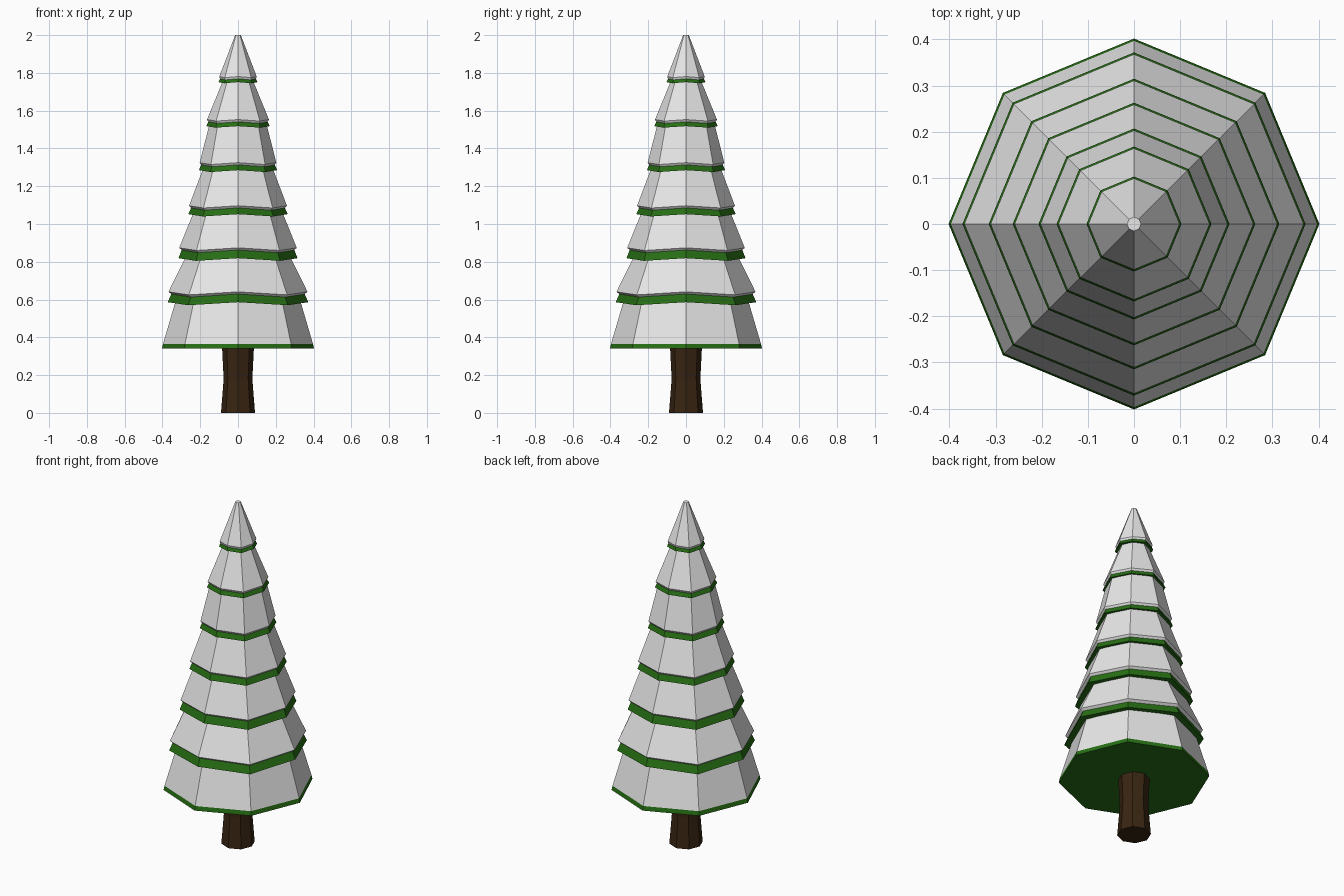
import bpy, bmesh, math

if "Cube" in bpy.data.objects:
    bpy.data.objects.remove(bpy.data.objects["Cube"])


def material(name, rgb):
    m = bpy.data.materials.new(name)
    m.diffuse_color = (*rgb, 1)
    m.use_nodes = True
    m.node_tree.nodes["Principled BSDF"].inputs["Base Color"].default_value = m.diffuse_color
    return m


SNOW = material("snow white", (0.8, 0.8, 0.8))
GREEN = material("needle green", (0.02, 0.16, 0.007))
BROWN = material("bark brown", (0.04, 0.018, 0.006))


def octagon_stack(name, rings, mats):
    """Join eight-sided rings (radius, z, corner lift); the material of each
    band is an index: bands[i] lies above ring i."""
    bm = bmesh.new()
    loops = []
    for r, z, lift, _ in rings:
        loops.append([bm.verts.new((r * math.cos(k * math.pi / 4),
                                    r * math.sin(k * math.pi / 4),
                                    z + (lift if k % 2 == 0 else 0)))
                      for k in range(8)])
    for i in range(len(rings) - 1):
        a, b = loops[i], loops[i + 1]
        for k in range(8):
            n = (k + 1) % 8
            f = bm.faces.new((a[k], a[n], b[n], b[k]))
            f.material_index = rings[i][3]
    bottom = bm.faces.new(loops[0][::-1])
    bottom.material_index = rings[0][3]
    top = bm.faces.new(loops[-1])
    top.material_index = rings[-1][3]
    bmesh.ops.recalc_face_normals(bm, faces=bm.faces)
    me = bpy.data.meshes.new(name)
    bm.to_mesh(me)
    bm.free()
    for m in mats:
        me.materials.append(m)
    ob = bpy.data.objects.new(name, me)
    bpy.context.collection.objects.link(ob)
    return ob


# Trunk, slightly waisted
octagon_stack("trunk", [(0.09, 0, 0, 0), (0.076, 0.18, 0, 0),
                        (0.085, 0.36, 0, 0)], [BROWN])

# Branch tiers: green radius, green bottom z, snow edge z, top radius, top z, lift
tiers = [
    (0.402, 0.34, 0.365, 0.325, 0.61, 0.0),
    (0.372, 0.57, 0.625, 0.270, 0.84, 0.016),
    (0.315, 0.805, 0.86, 0.232, 1.07, 0.014),
    (0.263, 1.04, 1.085, 0.180, 1.305, 0.012),
    (0.207, 1.275, 1.315, 0.148, 1.54, 0.010),
    (0.168, 1.51, 1.545, 0.075, 1.77, 0.008),
    (0.103, 1.745, 1.775, 0.015, 2.0, 0.006),
]
for i, (r, zb, zs, rt, zt, lift) in enumerate(tiers):
    # Green needles below, a tucked-in snow lip, then the snowy slope
    if i == 0:
        rings = [(r, zb, 0, 0), (r - 0.005, zs, 0, 1), (rt, zt, 0, 1)]
    else:
        tuck = 0.004 + 0.04 * r
        rings = [(r, zb, lift, 0), (r - tuck, zs - 0.012, lift, 1),
                 (r - 0.004, zs, lift, 1), (rt, zt, 0, 1)]
    octagon_stack(f"branch_tier_{i + 1}", rings, [GREEN, SNOW])
